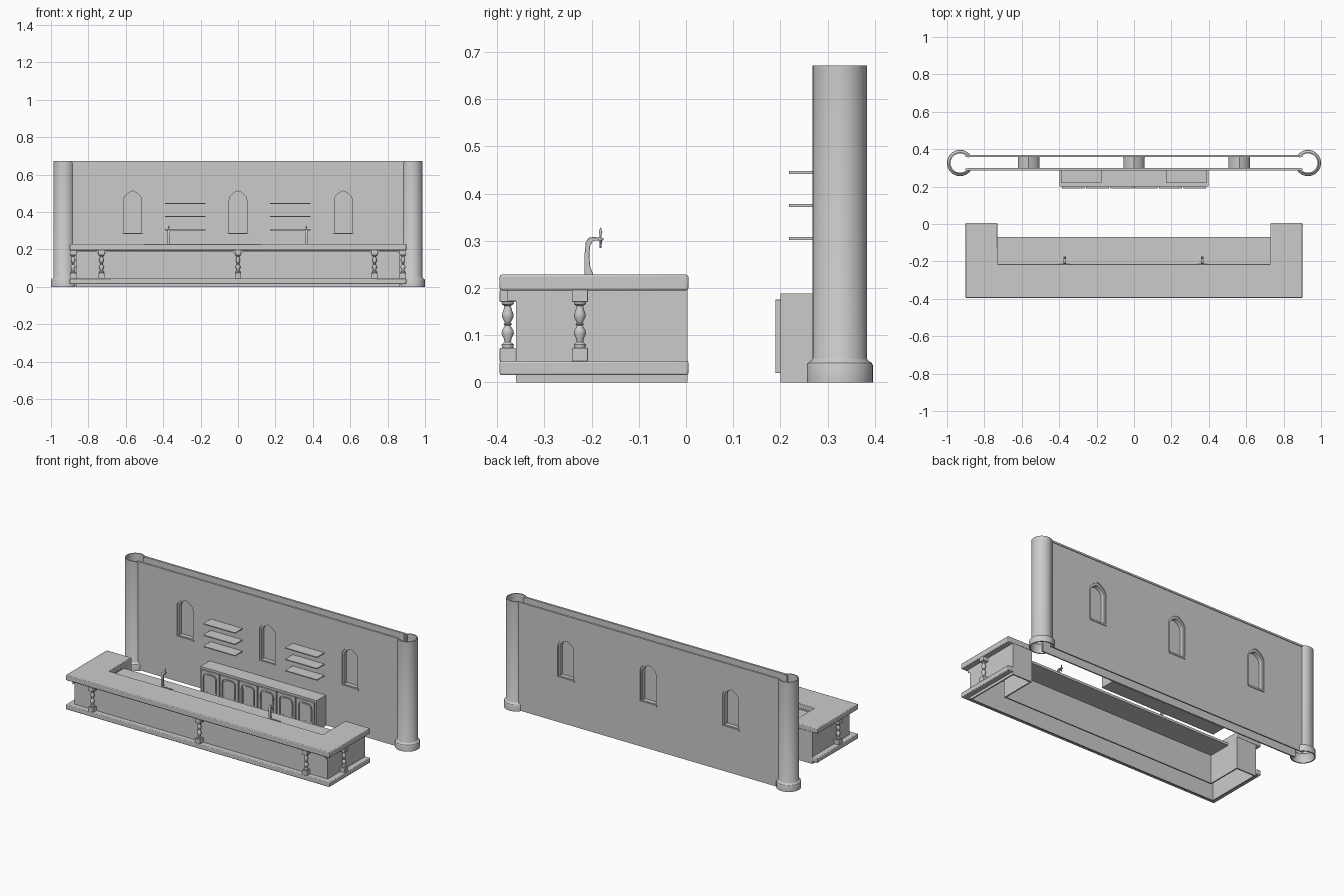
import bpy, bmesh
from math import pi, sin, cos, radians
from mathutils import Matrix, Vector

if "Cube" in bpy.data.objects:
    bpy.data.objects.remove(bpy.data.objects["Cube"])


def clean(ob, angle=35):
    bm = bmesh.new()
    bm.from_mesh(ob.data)
    bmesh.ops.remove_doubles(bm, verts=bm.verts, dist=1e-5)
    bmesh.ops.recalc_face_normals(bm, faces=bm.faces)
    bm.to_mesh(ob.data)
    bm.free()
    bpy.ops.object.select_all(action='DESELECT')
    ob.select_set(True)
    bpy.context.view_layer.objects.active = ob
    bpy.ops.object.shade_smooth_by_angle(angle=radians(angle))
    return ob


def prism(name, loops, lo, hi, axis='Y', bevel=0):
    """Extrude flat outlines (later loops are holes) along an axis."""
    cu = bpy.data.curves.new(name, 'CURVE')
    cu.dimensions, cu.fill_mode = '2D', 'BOTH'
    cu.extrude = (hi - lo) / 2
    for pts in loops:
        sp = cu.splines.new('POLY')
        sp.points.add(len(pts) - 1)
        for p, (u, v) in zip(sp.points, pts):
            p.co = (u, v, 0, 1)
        sp.use_cyclic_u = True
    ob = bpy.data.objects.new(name, cu)
    bpy.context.collection.objects.link(ob)
    bpy.ops.object.select_all(action='DESELECT')
    ob.select_set(True)
    bpy.context.view_layer.objects.active = ob
    bpy.ops.object.convert(target='MESH')
    ob = bpy.context.view_layer.objects.active
    m = (lo + hi) / 2
    rot, off = {'X': (Matrix.Rotation(pi/2, 4, 'Z') @ Matrix.Rotation(pi/2, 4, 'X'), (m, 0, 0)),
                'Y': (Matrix.Rotation(pi/2, 4, 'X'), (0, m, 0)),
                'Z': (Matrix.Identity(4), (0, 0, m))}[axis]
    ob.data.transform(Matrix.Translation(Vector(off)) @ rot)
    clean(ob)
    if bevel:
        md = ob.modifiers.new('bevel', 'BEVEL')
        md.width, md.segments, md.limit_method = bevel, 2, 'ANGLE'
    return ob


def rect(x0, x1, y0, y1):
    return [(x0, y0), (x1, y0), (x1, y1), (x0, y1)]


def box(name, x0, x1, y0, y1, z0, z1, bevel=0):
    return prism(name, [rect(x0, x1, y0, y1)], z0, z1, 'Z', bevel)


def lathe(name, prof, x, y, a0=0, a1=2*pi, n=24, closed=False):
    """Turn an (r, z) profile about a vertical axis."""
    bm = bmesh.new()
    full = a1 - a0 > 2*pi - 0.01
    rings = [[bm.verts.new((x + r*cos(a), y + r*sin(a), z)) for r, z in prof]
             for a in (a0 + (a1 - a0)*i/n for i in range(n if full else n + 1))]
    pairs = list(zip(rings, rings[1:])) + ([(rings[-1], rings[0])] if full else [])
    k = len(prof)
    for A, B in pairs:
        for j in range(k if closed else k - 1):
            bm.faces.new((A[j], B[j], B[(j+1) % k], A[(j+1) % k]))
    if closed and not full:
        bm.faces.new(rings[0])
        bm.faces.new(rings[-1])
    me = bpy.data.meshes.new(name)
    bm.to_mesh(me)
    bm.free()
    ob = bpy.data.objects.new(name, me)
    bpy.context.collection.objects.link(ob)
    return clean(ob)


def u_shape(xo, yf, xi, yi, yb):
    return [(-xo, yf), (xo, yf), (xo, yb), (xi, yb), (xi, yi), (-xi, yi), (-xi, yb), (-xo, yb)]


def pointed(cx, w, z0, zs, zt):
    """Gothic window outline."""
    side = [(w*cos(t*pi/2)**0.8 if t < 1 else 0, zs + (zt - zs)*t**0.85)
            for t in (i/8 for i in range(9))]
    return ([(cx - w, z0), (cx + w, z0)] + [(cx + x, z) for x, z in side]
            + [(cx - x, z) for x, z in reversed(side[:-1])])


def round_top(cx, w, z0, z1, r):
    """Door panel outline with rounded upper corners."""
    c = [(w - r + r*cos(i*pi/12), z1 - r + r*sin(i*pi/12)) for i in range(7)]
    return ([(cx - w, z0), (cx + w, z0)] + [(cx + x, z) for x, z in c]
            + [(cx - x, z) for x, z in reversed(c)])


# Bar counter: hollow body, mouldings, worktops
prism('counter_body', [u_shape(.865, -.36, .73, -.215, .003),
                       u_shape(.857, -.352, .738, -.223, -.005)], 0, .197, 'Z')
prism('counter_top', [u_shape(.9, -.395, .73, -.215, .005)], .195, .228, 'Z', .004)
prism('counter_base', [u_shape(.9, -.395, .864, -.359, .005)], .015, .045, 'Z', .004)
box('work_surface', -.735, .735, -.22, -.07, .175, .19)

# Turned balusters between square blocks
BAL = [(0, .07), (.012, .072), (.013, .08), (.007, .085), (.008, .092), (.013, .103), (.012, .11),
       (.006, .12), (.009, .123), (.006, .126), (.012, .138), (.012, .145), (.008, .156),
       (.007, .162), (.013, .166), (.012, .172), (0, .174)]
for x, y in [(-.73, -.378), (0, -.378), (.73, -.378), (-.882, -.225), (.882, -.225)]:
    h = .017
    box('baluster_foot', x - h, x + h, y - h, y + h, .044, .073, .0015)
    box('baluster_head', x - h, x + h, y - h, y + h, .17, .196, .0015)
    lathe('baluster', BAL, x, y, n=16)


# Scalloped valance under the counter edge
def valance(a, b):
    r = .018
    left = [(a + r - r*cos(i*pi/10), .172 + .014*sin(i*pi/10)) for i in range(6)]
    right = [(a + b - x, z) for x, z in reversed(left)]
    return [(b, .196), (a, .196)] + left + right


for a, b in [(-.713, -.017), (.017, .713), (-.865, -.747), (.747, .865)]:
    prism('valance', [valance(a, b)], -.378, -.358)

# Beer taps with drip trays
TAP = [(-.215, .227), (-.196, .227), (-.203, .245), (-.205, .27), (-.203, .29), (-.197, .3),
       (-.175, .301), (-.175, .306), (-.198, .308), (-.207, .306), (-.213, .296), (-.215, .27)]
for x in (-.37, .365):
    prism('tap_column', [TAP], x - .007, x + .007, 'X', .0015)
    lathe('tap_handle', [(0, .284), (.002, .285), (.003, .3), (.002, .312), (.004, .319),
                         (.001, .327), (0, .328)], x, -.181, n=10)
    prism('drip_tray', [rect(x - .028, x + .028, -.214, -.147),
                        rect(x - .025, x + .025, -.211, -.15)], .189, .194, 'Z')

# Back wall: two thin sheets pierced by arched windows
WIN = (-.563, 0, .563)
holes = [pointed(c, .057, .275, .465, .528) for c in WIN]
for name, y0, y1 in [('wall_front', .29, .298), ('wall_back', .358, .366)]:
    prism(name, [rect(-.9, .9, .002, .665)] + holes, y0, y1)
for y0, y1 in [(.286, .299), (.357, .37)]:
    box('wall_cap', -.89, .89, y0, y1, .661, .672)
for c, hole in zip(WIN, holes):
    prism('window_frame', [hole, pointed(c, .047, .287, .462, .512)], .296, .36)
    prism('window_pane', [pointed(c, .05, .283, .464, .517)], .322, .334)
    for y0, y1 in [(.286, .3), (.356, .37)]:
        box('window_sill', c - .058, c + .058, y0, y1, .274, .284)

# End columns: split tubes gripping the wall
COL = [(.07, 0), (.07, .036), (.068, .041), (.06, .046), (.0575, .051), (.0575, .672),
       (.051, .672), (.051, .051), (.06, .04), (.063, 0)]
gap = radians(33)
lathe('column_right', COL, .93, .326, -pi + gap, pi - gap, 40, True)
lathe('column_left', COL, -.93, .326, gap, 2*pi - gap, 40, True)

# Wall shelves
for x0 in (-.39, .17):
    for z in (.302, .372, .442):
        box('shelf', x0, x0 + .217, .218, .292, z, z + .006)

# Back cabinet with six arched doors
box('cabinet', -.397, .397, .2, .292, 0, .188)
for i in range(6):
    c = -.325 + .13*i
    prism('cabinet_door', [rect(c - .061, c + .061, .02, .175),
                           round_top(c, .046, .036, .16, .028)], .19, .201, 'Y', .002)
    prism('door_panel', [round_top(c, .036, .046, .15, .022)], .195, .201, 'Y', .002)
